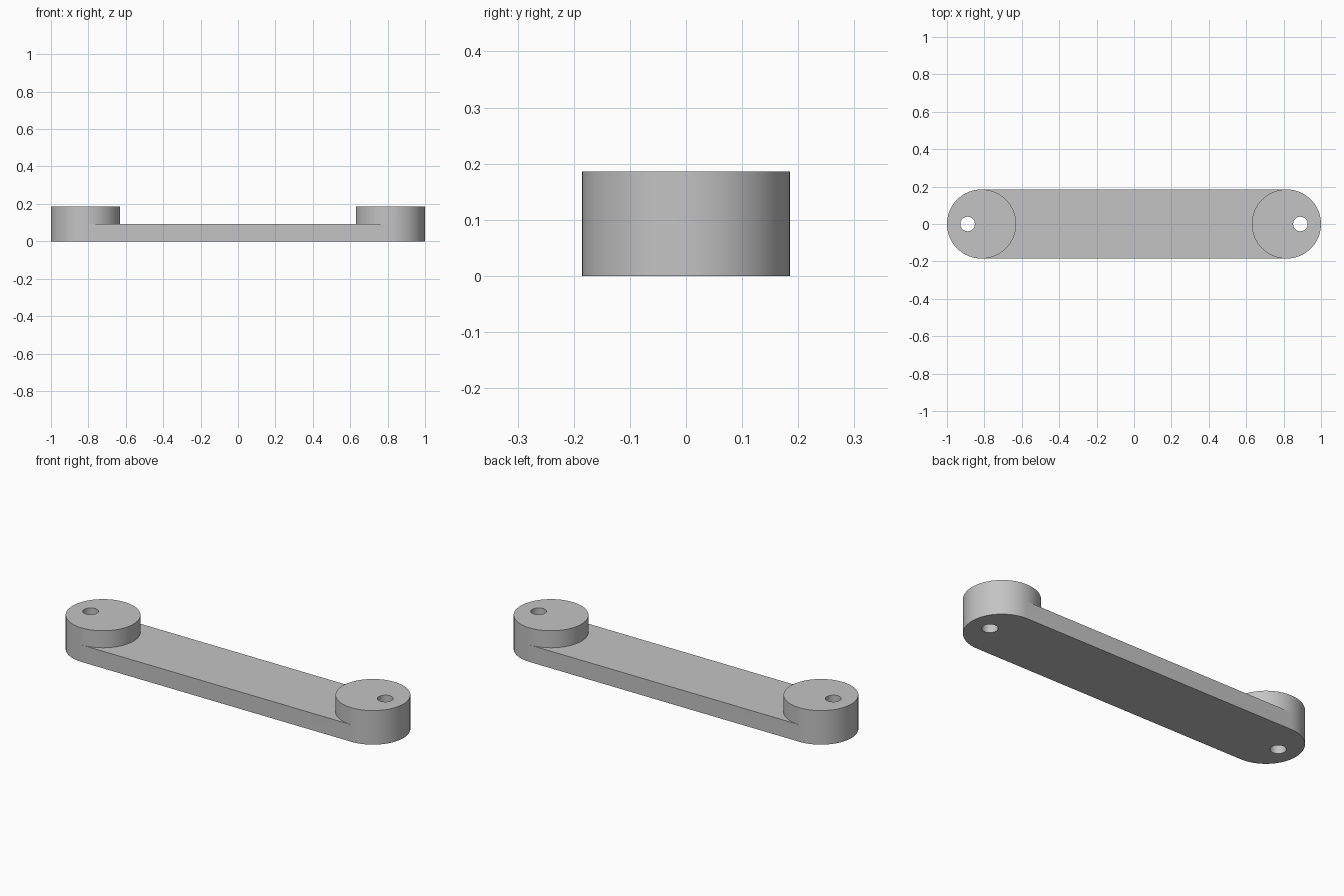
import bpy, bmesh, math

if "Cube" in bpy.data.objects:
    bpy.data.objects.remove(bpy.data.objects["Cube"])

R, HOLE_R = 0.185, 0.039          # boss and hole radii
CX, HOLE_X = 0.815, 0.89          # boss and hole centres
PLATE_H, TOP_H = 0.093, 0.186     # plate thickness, boss height
N = 64

bm = bmesh.new()


def ring(cx, r, z, side):
    """Circle of vertices, angle 0 pointing away from the link centre."""
    return [bm.verts.new((side * (cx + r * math.cos(2 * math.pi * i / N)),
                          r * math.sin(2 * math.pi * i / N), z)) for i in range(N)]


def bridge(a, b, indices=range(N)):
    for i in indices:
        j = (i + 1) % N
        bm.faces.new((a[i], a[j], b[j], b[i]))


inner = range(N // 4, 3 * N // 4)                    # half facing the plate
outer = [i for i in range(N) if i not in inner]
arcs = {}

# End bosses with off-centre through holes
for side in (-1, 1):
    low, mid, top = (ring(CX, R, z, side) for z in (0, PLATE_H, TOP_H))
    hole_low, hole_top = (ring(HOLE_X, HOLE_R, z, side) for z in (0, TOP_H))
    bridge(low, mid, outer)
    bridge(mid, top)
    bridge(top, hole_top)
    bridge(hole_top, hole_low)
    bridge(hole_low, low)
    arcs[side] = [r[N // 4:3 * N // 4 + 1] for r in (low, mid)]

# Flat plate between the bosses: underside, upper face and two long sides
for level in (0, 1):
    bm.faces.new(arcs[1][level] + arcs[-1][level][::-1])
for end in (0, -1):
    (l_low, l_mid), (r_low, r_mid) = arcs[-1], arcs[1]
    bm.faces.new((l_low[end], r_low[end], r_mid[end], l_mid[end]))

bmesh.ops.recalc_face_normals(bm, faces=bm.faces)
mesh = bpy.data.meshes.new("link_arm")
bm.to_mesh(mesh)
bm.free()

# Single grey finish
grey = bpy.data.materials.new("plain grey")
grey.diffuse_color = (0.55, 0.55, 0.55, 1)
grey.use_nodes = True
grey.node_tree.nodes["Principled BSDF"].inputs["Base Color"].default_value = grey.diffuse_color
mesh.materials.append(grey)

link = bpy.data.objects.new("link_arm", mesh)
bpy.context.collection.objects.link(link)
bpy.context.view_layer.objects.active = link
link.select_set(True)
bpy.ops.object.shade_smooth_by_angle(angle=math.radians(30))
